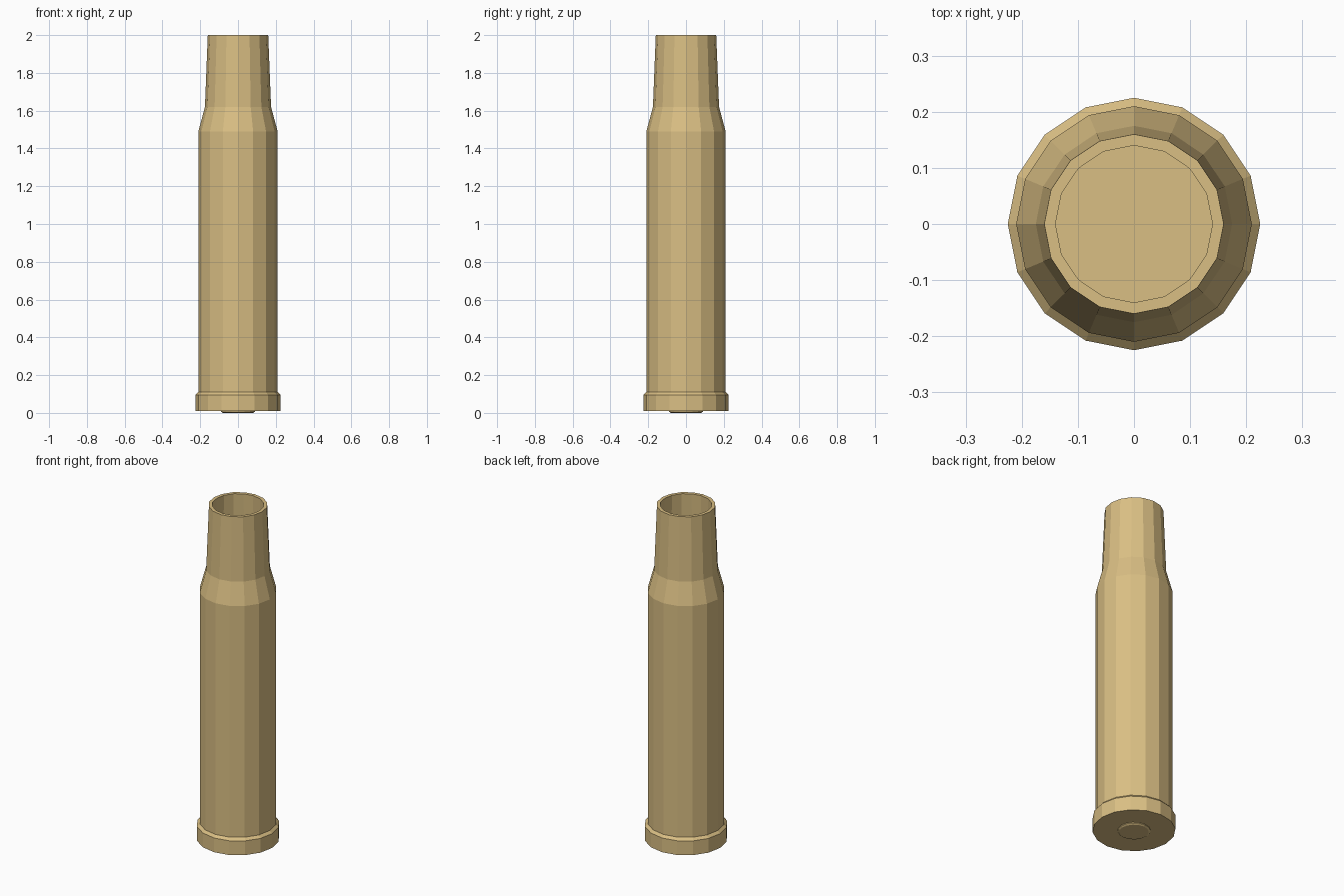
import bpy, bmesh
from math import cos, sin, tau

if "Cube" in bpy.data.objects:
    bpy.data.objects.remove(bpy.data.objects["Cube"])

SIDES = 16
brass = bpy.data.materials.new("brass")
brass.diffuse_color = (0.70, 0.52, 0.23, 1)
brass.use_nodes = True
brass.node_tree.nodes["Principled BSDF"].inputs["Base Color"].default_value = brass.diffuse_color


def lathe(name, profile):
    """Revolve (radius, z) points around z; close the two ends with flat caps."""
    bm = bmesh.new()
    rings = [[bm.verts.new((r * cos(tau * i / SIDES), r * sin(tau * i / SIDES), z))
              for i in range(SIDES)] for r, z in profile]
    for a, b in zip(rings, rings[1:]):
        for i in range(SIDES):
            j = (i + 1) % SIDES
            bm.faces.new((a[i], a[j], b[j], b[i]))
    bm.faces.new(rings[0])
    bm.faces.new(rings[-1])
    bmesh.ops.recalc_face_normals(bm, faces=bm.faces)
    mesh = bpy.data.meshes.new(name)
    bm.to_mesh(mesh)
    bm.free()
    mesh.materials.append(brass)
    obj = bpy.data.objects.new(name, mesh)
    bpy.context.collection.objects.link(obj)
    return obj


# Hollow case: rim, chamfer, body, shoulder, neck, mouth, then back down inside
lathe("case", [
    (0.225, 0.01), (0.225, 0.095), (0.21, 0.11), (0.21, 1.49),
    (0.175, 1.62), (0.16, 2.0), (0.14, 2.0), (0.155, 1.62),
    (0.19, 1.49), (0.19, 0.13),
])

# Shallow bevelled disc under the base
lathe("base_disc", [(0.08, 0.0), (0.09, 0.006), (0.09, 0.02)])
